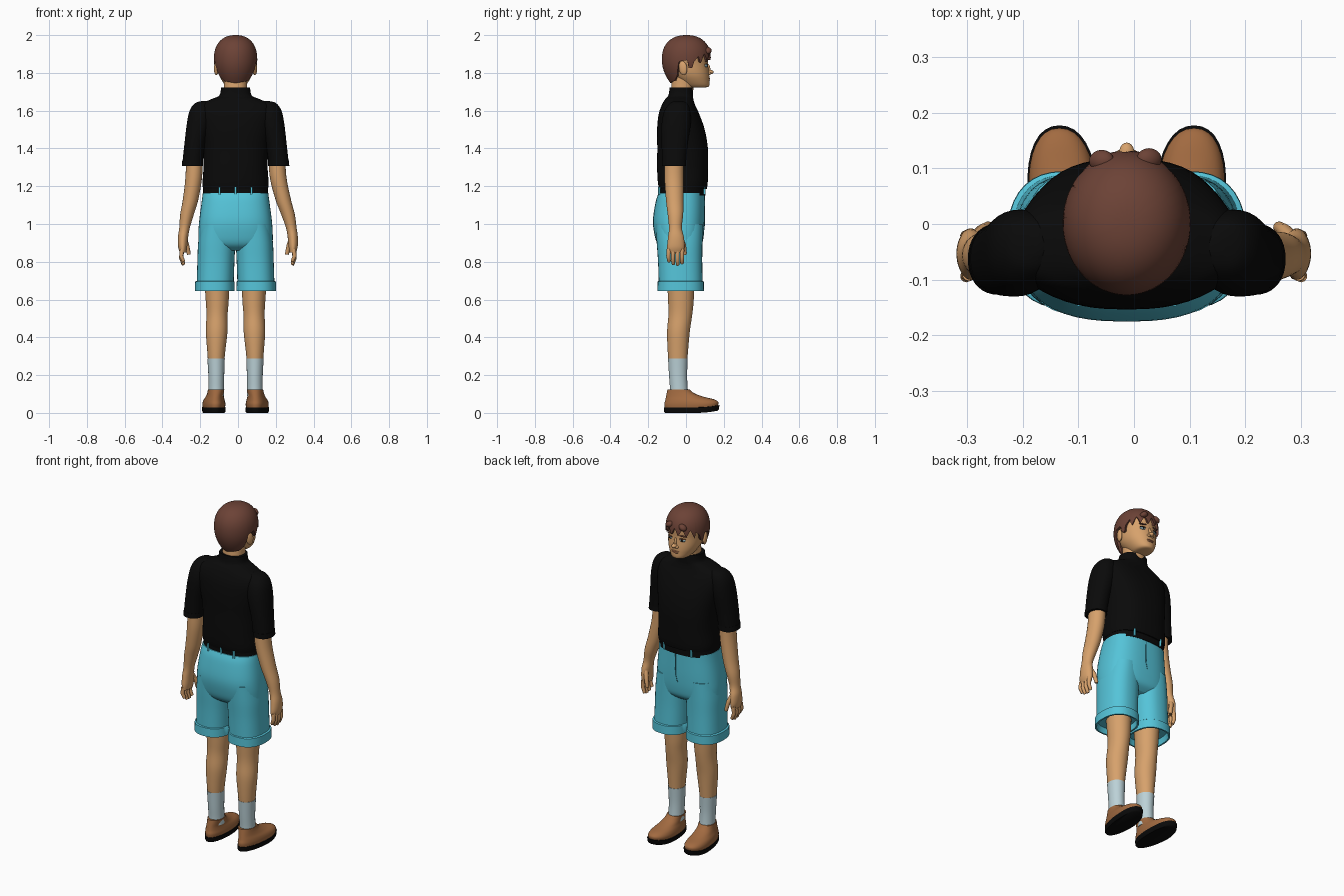
import bpy, bmesh, math
from mathutils import Vector

CX = -0.013  # the body stands slightly left of the origin


def material(name, r, g, b):
    m = bpy.data.materials.new(name)
    m.diffuse_color = (r, g, b, 1)
    return m


SKIN = material("skin", 0.68, 0.36, 0.15)
HAIR = material("brown hair", 0.15, 0.055, 0.037)
BLACK = material("black cloth", 0.003, 0.003, 0.003)
TEAL = material("turquoise cloth", 0.09, 0.55, 0.69)
SEAM = material("dark seam", 0.03, 0.2, 0.26)
SOCK = material("pale sock", 0.50, 0.64, 0.68)
SHOE = material("brown leather", 0.36, 0.145, 0.052)
LACE = material("dark lace", 0.10, 0.035, 0.015)
EYE = material("blue grey eye", 0.25, 0.38, 0.42)
LIP = material("lip", 0.52, 0.2, 0.1)


def finish(name, bm, mat, angle=50):
    bmesh.ops.recalc_face_normals(bm, faces=bm.faces)
    me = bpy.data.meshes.new(name)
    bm.to_mesh(me)
    bm.free()
    me.materials.append(mat)
    me.shade_smooth()
    me.set_sharp_from_angle(angle=math.radians(angle))
    ob = bpy.data.objects.new(name, me)
    bpy.context.collection.objects.link(ob)
    return ob


def spline(secs, sub):
    """Catmull-Rom interpolation of a list of section tuples."""
    if sub == 1:
        return secs
    out = []
    for i in range(len(secs) - 1):
        p = [secs[min(max(i + k, 0), len(secs) - 1)] for k in (-1, 0, 1, 2)]
        for j in range(sub):
            t = j / sub
            out.append([0.5 * (2 * b + (c - a) * t + (2 * a - 5 * b + 4 * c - d) * t * t
                               + (3 * b - a - 3 * c + d) * t ** 3) for a, b, c, d in zip(*p)])
    return out + [secs[-1]]


def skin_rings(bm, rings, caps=True):
    vs = [[bm.verts.new(co) for co in ring] for ring in rings]
    n = len(vs[0])
    for a, b in zip(vs, vs[1:]):
        for i in range(n):
            bm.faces.new((a[i], a[(i + 1) % n], b[(i + 1) % n], b[i]))
    if caps:
        bm.faces.new(vs[0])
        bm.faces.new(vs[-1])


def loft(name, mat, secs, s=1, sub=5, p=2.2, n=36, warp=None):
    """Stack of superellipses; each section is (z, cx, cy, rx, ry)."""
    rings = []
    for z, cx, cy, rx, ry in spline(secs, sub):
        ring = []
        for i in range(n):
            a = 2 * math.pi * i / n
            c, d = math.cos(a), math.sin(a)
            co = Vector((cx * s + rx * math.copysign(abs(c) ** (2 / p), c),
                         cy + ry * math.copysign(abs(d) ** (2 / p), d), z))
            if warp:
                co = warp(co)
            co.x += CX
            ring.append(co)
        rings.append(ring)
    bm = bmesh.new()
    skin_rings(bm, rings)
    return finish(name, bm, mat)


def ball(name, mat, loc, size, rot=(0, 0, 0)):
    bm = bmesh.new()
    bmesh.ops.create_uvsphere(bm, u_segments=20, v_segments=12, radius=1)
    ob = finish(name, bm, mat, 180)
    ob.location = (loc[0] + CX, loc[1], loc[2])
    ob.scale, ob.rotation_euler = size, rot
    return ob


def tube(name, mat, pts, r, tip=1.0):
    cu = bpy.data.curves.new(name, 'CURVE')
    cu.dimensions = '3D'
    cu.bevel_depth, cu.bevel_resolution, cu.use_fill_caps = r, 3, True
    sp = cu.splines.new('POLY')
    sp.points.add(len(pts) - 1)
    for i, (q, co) in enumerate(zip(sp.points, pts)):
        q.co = (co[0] + CX, co[1], co[2], 1)
        q.radius = 1 + (tip - 1) * i / (len(pts) - 1)
    cu.materials.append(mat)
    bpy.context.collection.objects.link(bpy.data.objects.new(name, cu))


# shirt body, belt and neck
loft("shirt_body", BLACK, [
    (1.185, 0, -.016, .172, .126), (1.22, 0, -.017, .175, .132), (1.3, 0, -.018, .17, .135),
    (1.4, 0, -.018, .174, .134), (1.5, 0, -.027, .19, .126), (1.58, 0, -.037, .202, .108),
    (1.63, 0, -.04, .188, .088), (1.66, 0, -.036, .13, .075), (1.68, 0, -.028, .086, .066),
    (1.722, 0, -.025, .077, .061)], p=2.5, n=48)
loft("belt", BLACK, [(1.15, 0, -.018, .171, .121), (1.195, 0, -.018, .171, .121)], sub=1, p=2.5, n=48)
loft("neck", SKIN, [(1.66, 0, -.025, .062, .058), (1.73, 0, -.018, .061, .059),
                    (1.79, 0, -.01, .062, .062)])

# shorts: hips, belt loops, fly
loft("shorts_hips", TEAL, [
    (1.165, 0, -.022, .173, .122), (1.12, 0, -.03, .179, .13), (1.02, 0, -.038, .192, .137),
    (.94, 0, -.036, .197, .13), (.89, 0, -.033, .19, .115), (.86, 0, -.032, .14, .08)], p=2.6, n=48)
for x in (-.085, .0, .085):
    tube("back_belt_loop", TEAL, [(x, -.142, 1.155), (x, -.142, 1.197)], .006)
for x in (-.09, .09):
    tube("front_belt_loop", TEAL, [(x, .098, 1.155), (x, .098, 1.197)], .006)
tube("fly_seam", SEAM, [(.012, .099, 1.15), (.012, .1, 1.1), (.012, .0985, 1.02), (0, .097, .98)], .002)


def shoe_warp(s, flat=False):
    def warp(co):
        t = co.y / .15
        mid = .112 * s
        co.x = mid + (co.x - mid) * (1 + .16 * t) + s * .05 * co.y  # wide toe, splayed
        if co.y > .05:
            co.z += .012 * ((co.y - .05) / .12) ** 2
        return co
    return warp


for s, side in ((-1, "left"), (1, "right")):
    # shorts legs with turned-up cuffs
    loft(side + "_shorts_leg", TEAL, [
        (1.0, .095, -.036, .09, .125), (.9, .1, -.034, .098, .121),
        (.8, .104, -.031, .098, .117), (.68, .108, -.028, .098, .116)], s, p=2.4)
    loft(side + "_shorts_cuff", TEAL, [
        (.70, .108, -.028, .096, .114), (.695, .11, -.028, .104, .122),
        (.645, .11, -.028, .105, .123), (.645, .11, -.028, .096, .114),
        (.679, .108, -.028, .09, .109)], s, sub=1, p=2.4)
    # legs and socks
    loft(side + "_leg", SKIN, [
        (.76, .1, -.027, .07, .076), (.6, .097, -.027, .061, .068), (.52, .098, -.03, .056, .063),
        (.43, .1, -.04, .057, .06), (.33, .102, -.043, .048, .054), (.25, .103, -.043, .041, .048)], s, p=2)
    loft(side + "_sock", SOCK, [
        (.287, .103, -.043, .046, .052), (.2, .102, -.042, .042, .048), (.13, .102, -.038, .041, .047),
        (.09, .102, -.036, .042, .05)], s, p=2)
    # shoes
    loft(side + "_shoe", SHOE, [
        (.022, .112, .028, .055, .14), (.045, .112, .028, .058, .143), (.065, .112, .018, .055, .128),
        (.085, .11, -.008, .048, .098), (.105, .107, -.03, .045, .072), (.125, .104, -.04, .045, .058)],
        s, p=2.2, warp=shoe_warp(s))
    loft(side + "_sole", BLACK, [(0, .112, .028, .054, .14), (.006, .112, .029, .058, .145),
                                 (.028, .112, .03, .06, .147)], s, sub=1, p=2.2, warp=shoe_warp(s))
    for y, z in ((.028, .11), (.05, .098), (.072, .084)):
        tube(side + "_shoe_lace", LACE, [(.114 * s - .024, y - .012, z - .012), (.114 * s, y, z - .004),
                                         (.114 * s + .024, y - .012, z - .012)], .003)
    # sleeves with an open hem
    loft(side + "_sleeve", BLACK, [
        (1.652, .16, -.04, .012, .015), (1.64, .172, -.04, .042, .045), (1.6, .183, -.046, .06, .068),
        (1.53, .195, -.052, .063, .077), (1.42, .216, -.06, .055, .069), (1.31, .229, -.063, .054, .062)], s)
    loft(side + "_sleeve_hem", BLACK, [(1.335, .227, -.063, .055, .064), (1.306, .229, -.063, .056, .064),
                                       (1.306, .229, -.063, .048, .056), (1.33, .227, -.063, .046, .054)], s, sub=1)

    # arm and palm; the right forearm swings further out
    def out(z, s=s):
        return .025 * min(max((1.3 - z) / .3, 0), 1) if s > 0 else 0
    loft(side + "_arm", SKIN, [(z, x + out(z), y, rx, ry) for z, x, y, rx, ry in (
        (1.38, .218, -.063, .044, .05), (1.25, .221, -.064, .044, .05), (1.13, .238, -.06, .041, .046),
        (1.05, .257, -.056, .036, .041), (.98, .27, -.056, .028, .034), (.93, .278, -.053, .027, .042),
        (.88, .28, -.054, .024, .046), (.85, .278, -.056, .017, .042))], s, p=2)
    h = .28 + out(.9)
    for k, length in enumerate((.062, .076, .08, .072)):
        y = -.09 + k * .023
        pts = [(s * (h + .003), y, .865), (s * (h + .008), y * 1.04, .865 - length * .55),
               (s * (h - .004), y, .866 - length), (s * (h - .006), y, .863 - length)]
        tube(side + "_finger", SKIN, pts, .0125, .65)
    tube(side + "_thumb", SKIN, [(s * (h - .006), -.03, .93), (s * (h - .022), -.012, .89),
                                 (s * (h - .032), -.006, .845), (s * (h - .033), -.006, .838)], .014, .65)
    # ears, eyes and brows
    ball(side + "_ear", SKIN, (.101 * s, -.016, 1.825), (.012, .023, .038), (.15, 0, -.3 * s))
    ball(side + "_eye", EYE, (.04 * s, .106, 1.838), (.017, .0085, .0085), (0, 0, -.25 * s))
    ball(side + "_pupil", BLACK, (.04 * s, .1125, 1.838), (.006, .004, .006))
    ball(side + "_eyelid", LACE, (.04 * s, .107, 1.8455), (.019, .0085, .003), (0, 0, -.25 * s))
    ball(side + "_brow", HAIR, (.042 * s, .108, 1.863), (.023, .006, .004), (0, .1 * s, -.25 * s))
    ball(side + "_nostril", SKIN, (.012 * s, .122, 1.797), (.01, .011, .008))

# head
loft("head", SKIN, [
    (1.722, 0, .06, .026, .036), (1.73, 0, .056, .05, .066), (1.765, 0, .036, .075, .088),
    (1.80, 0, .02, .089, .102), (1.85, 0, .005, .096, .111), (1.9, 0, 0, .099, .116),
    (1.95, 0, 0, .083, .096), (1.982, 0, 0, .03, .04)], n=48, p=2.1)
ball("nose_tip", SKIN, (0, .127, 1.804), (.014, .019, .012))
ball("nose_bridge", SKIN, (0, .114, 1.823), (.009, .015, .03), (.2, 0, 0))
ball("upper_lip", LIP, (0, .119, 1.771), (.025, .009, .004))
ball("lower_lip", LIP, (0, .119, 1.763), (.02, .009, .005))
ball("chin", SKIN, (0, .103, 1.738), (.026, .02, .015))

# hair: a cap whose lower edge follows the hairline
LINE = [(0, 1.912), (.7, 1.905), (1.0, 1.895), (1.25, 1.86), (1.32, 1.825), (1.46, 1.825), (1.53, 1.868),
        (1.88, 1.86), (2.02, 1.785), (2.3, 1.757), (3.2, 1.745)]


def hairline(d):
    for (a, za), (b, zb) in zip(LINE, LINE[1:]):
        if d <= b:
            return za + (zb - za) * (d - a) / (b - a)


def hair_point(a, z, k=1.0):
    h = (z - 1.87) / .13
    f = (1 - min(h, .9999) ** 2.3) ** (1 / 2.3) if h > 0 else 1 - .38 * h * h
    return Vector((CX + .115 * f * k * math.cos(a), .002 + .13 * f * k * math.sin(a), z))


N, ROWS = 120, 18
rings = [[] for _ in range(ROWS + 2)]
for i in range(N):
    a = 2 * math.pi * i / N
    d = abs((a - math.pi / 2 + math.pi) % (2 * math.pi) - math.pi)
    low = hairline(d)
    if d < 1.0:  # pointed fringe locks
        low -= .045 * abs(((a * 2.6 + .35) % 1) - .5) * 2
    rings[0].append(hair_point(a, low + .004, .84))
    for r in range(ROWS + 1):
        rings[r + 1].append(hair_point(a, low + (2.0 - low) * math.sin(r / ROWS * math.pi / 2)))
bm = bmesh.new()
skin_rings(bm, rings, caps=False)
bmesh.ops.holes_fill(bm, edges=[e for e in bm.edges if e.is_boundary and e.verts[0].co.z > 1.99])
finish("hair", bm, HAIR, 60)
for x, y, w in ((-.045, .113, -.5), (.04, .116, .5)):  # raised fringe tufts
    ball("fringe_tuft", HAIR, (x, y, 1.918), (.024, .02, .017), (0, w, 0))
